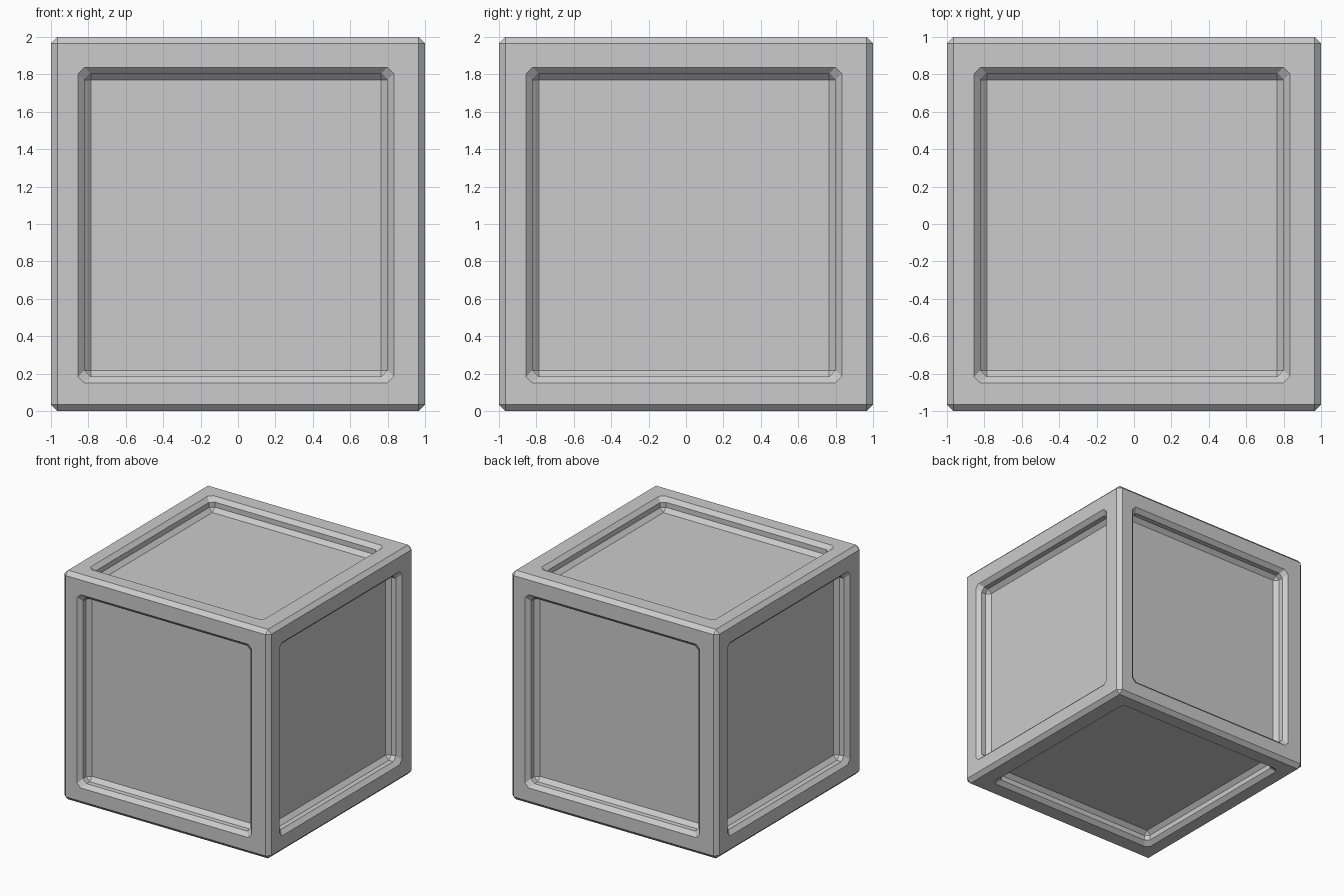
import bpy, bmesh
from mathutils import Vector

if "Cube" in bpy.data.objects:
    bpy.data.objects.remove(bpy.data.objects["Cube"])

EDGE = 0.034      # outer chamfer
CH = 0.034        # recess chamfers
DEPTH = 0.112     # floor depth of each recess
CX, CY = -0.011, -0.006   # slight off-centre shift of each recess


def ring(bm, origin, right, up, n, half, cut, depth, cx, cy):
    """Eight-point ring: a square with clipped corners (cut = 0 gives a square)."""
    verts = []
    for sx, sy in ((1, 1), (-1, 1), (-1, -1), (1, -1)):
        pts = [(sx * half, sy * (half - cut)), (sx * (half - cut), sy * half)]
        if sx * sy < 0:
            pts.reverse()
        for a, b in pts:
            verts.append(bm.verts.new(origin + right * (a + cx) + up * (b + cy) - n * depth))
    return verts


# Chamfered cube
bm = bmesh.new()
bmesh.ops.create_cube(bm, size=2)
bmesh.ops.bevel(bm, geom=bm.edges[:], offset=EDGE, segments=1, affect='EDGES', profile=0.5)
big = [f for f in bm.faces if f.calc_area() > 2]
bmesh.ops.delete(bm, geom=big, context='FACES_ONLY')

# Recessed panel on all six sides: rim chamfer, wall, floor chamfer, floor
Z = Vector((0, 0, 1))
for axis in range(3):
    for sign in (-1, 1):
        n = Vector((0, 0, 0))
        n[axis] = sign
        right = Vector((1, 0, 0)) if axis == 2 else Z.cross(n)
        up = n.cross(right)
        rings = [ring(bm, n, right, up, n, *r) for r in (
            (1 - EDGE, 0, 0, 0, 0),
            (0.810 + CH, CH, 0, CX, CY),
            (0.810, CH, CH, CX, CY),
            (0.810, CH, DEPTH - CH, CX, CY),
            (0.810 - CH, 0, DEPTH, CX, CY))]
        for a, b in zip(rings, rings[1:]):
            for i in range(8):
                j = (i + 1) % 8
                bm.faces.new((a[i], a[j], b[j], b[i]))
        bm.faces.new(rings[-1])

bmesh.ops.remove_doubles(bm, verts=bm.verts[:], dist=0.001)
bmesh.ops.recalc_face_normals(bm, faces=bm.faces[:])
bmesh.ops.translate(bm, verts=bm.verts[:], vec=(0, 0, 1))

mesh = bpy.data.meshes.new("panelled_crate")
bm.to_mesh(mesh)
bm.free()
crate = bpy.data.objects.new("panelled_crate", mesh)
bpy.context.collection.objects.link(crate)
